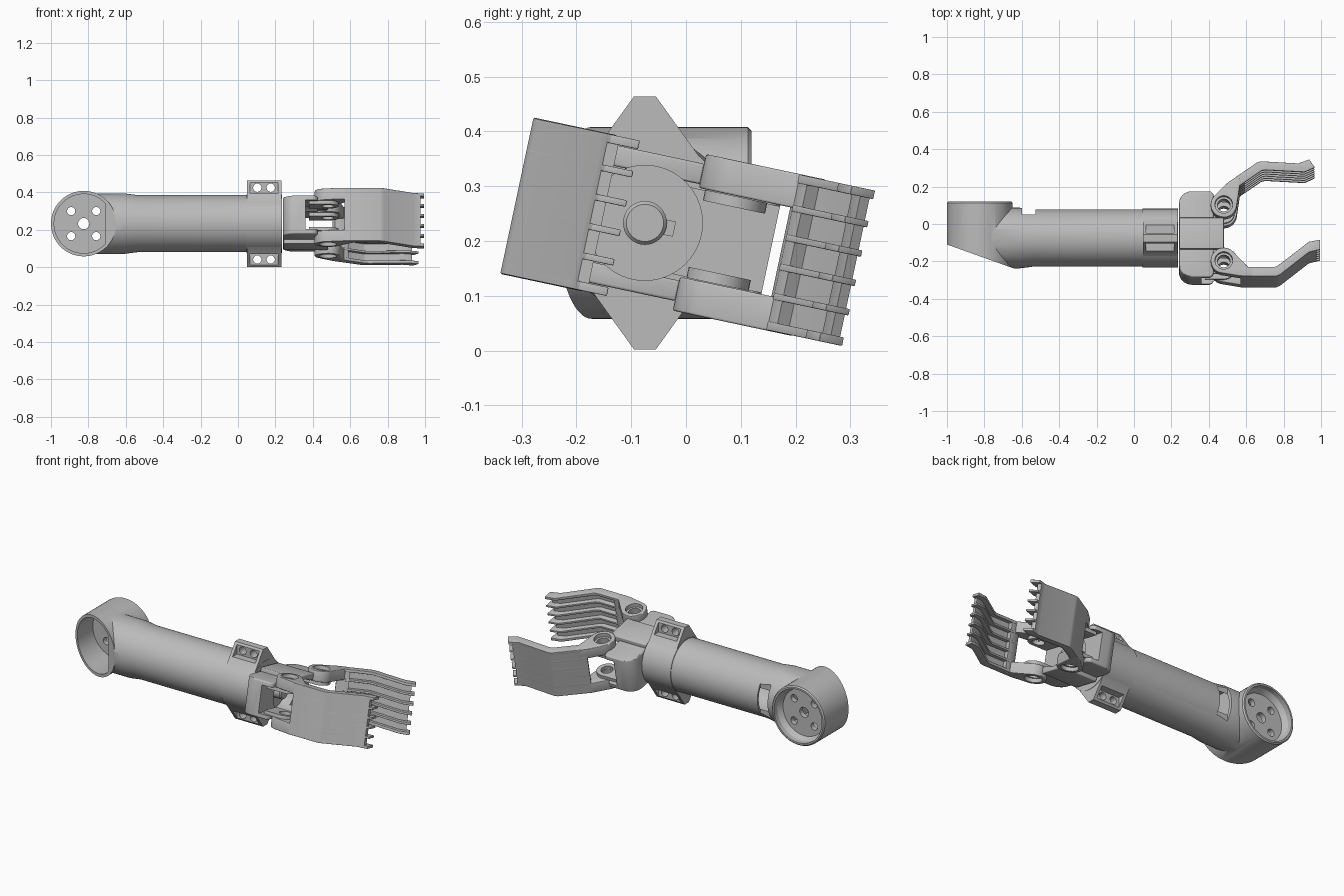
import bpy, bmesh, math
from mathutils import Matrix, Vector

cube = bpy.data.objects.get("Cube")
if cube:
    bpy.data.objects.remove(cube, do_unlink=True)

grey = bpy.data.materials.new("matte_grey")
grey.use_nodes = True
grey.diffuse_color = (0.5, 0.5, 0.5, 1)
grey.node_tree.nodes["Principled BSDF"].inputs["Base Color"].default_value = (0.5, 0.5, 0.5, 1)

# Frames: arm axis, swivelled wrist, and axis permutations
ARM = Matrix.Translation((0, -0.075, 0.233))
WRIST = ARM @ Matrix.Rotation(math.radians(-12), 4, 'X')
ALONG_X = Matrix(((0, 0, 1, 0), (1, 0, 0, 0), (0, 1, 0, 0), (0, 0, 0, 1)))
ALONG_Y = Matrix(((0, 1, 0, 0), (0, 0, 1, 0), (1, 0, 0, 0), (0, 0, 0, 1)))
HUB = Matrix.Translation((-0.825, 0, 0.233)) @ ALONG_Y


def make(name, bm, matrix):
    bm.transform(matrix)
    bmesh.ops.recalc_face_normals(bm, faces=bm.faces)
    mesh = bpy.data.meshes.new(name)
    bm.to_mesh(mesh)
    bm.free()
    mesh.materials.append(grey)
    ob = bpy.data.objects.new(name, mesh)
    bpy.context.collection.objects.link(ob)
    return ob


def loft(name, rings, matrix):
    bm = bmesh.new()
    loops = [[bm.verts.new(p) for p in ring] for ring in rings]
    n = len(loops[0])
    for a, b in zip(loops, loops[1:]):
        for i in range(n):
            j = (i + 1) % n
            bm.faces.new((a[i], a[j], b[j], b[i]))
    bm.faces.new(loops[0])
    bm.faces.new(loops[-1])
    return make(name, bm, matrix)


def lathe(name, profile, matrix, n=64):
    turn = [math.tau * i / n for i in range(n)]
    return loft(name, [[(r * math.cos(a), r * math.sin(a), t) for a in turn]
                       for t, r in profile], matrix)


def prism(name, pts, low, high, matrix=Matrix()):
    return loft(name, [[(x, y, h) for x, y in pts] for h in (low, high)], matrix)


def box(name, x, y, z, matrix=Matrix()):
    return prism(name, [(x[0], y[0]), (x[1], y[0]), (x[1], y[1]), (x[0], y[1])], *z, matrix)


def apply_modifier(ob, mod):
    bpy.context.view_layer.objects.active = ob
    bpy.ops.object.modifier_apply(modifier=mod.name)


def combine(ob, operation, *others):
    for other in others:
        mod = ob.modifiers.new("cut", 'BOOLEAN')
        mod.operation, mod.object, mod.solver = operation, other, 'EXACT'
        apply_modifier(ob, mod)
        bpy.data.objects.remove(other, do_unlink=True)
    return ob


def bevel(ob, width):
    mod = ob.modifiers.new("soft_edges", 'BEVEL')
    mod.width, mod.segments, mod.limit_method = width, 3, 'ANGLE'
    apply_modifier(ob, mod)
    return ob


def arc(cx, cy, r, start, end, n=10):
    return [(cx + r * math.cos(math.radians(start + (end - start) * i / n)),
             cy + r * math.sin(math.radians(start + (end - start) * i / n))) for i in range(n + 1)]


# Elbow housing and arm tube as one shell
arm = lathe("arm_and_elbow", [(-0.3, 0.175), (0.113, 0.175), (0.12, 0.168)], HUB)
combine(arm, 'UNION', lathe("tube", [(-0.8, 0.162), (-0.61, 0.162), (-0.54, 0.153),
                                     (0.235, 0.153)], ARM @ ALONG_X))
slant = prism("slant", [(-1.1, -0.074), (-0.65, -0.235), (-0.6, -0.25), (-0.6, -0.6),
                        (-1.1, -0.6)], -0.2, 0.7)
front_bore = lathe("front_bore", [(-0.4, 0.158), (0.03, 0.158)], HUB)
combine(front_bore, 'DIFFERENCE', box("flat", (-0.71, -0.5), (-0.5, 0.5), (-0.2, 0.7)))
back_recess = lathe("back_recess", [(0.06, 0.14), (0.09, 0.158), (0.2, 0.158)], HUB)
tube_bore = lathe("tube_bore", [(-0.66, 0.14), (0.22, 0.14)], ARM @ ALONG_X)
slot = box("slot", (-0.6, -0.527), (0.05, 0.2), (0, 0.5))
combine(arm, 'DIFFERENCE', slant, front_bore, back_recess, tube_bore, slot)
for dx, dz, r in [(0, 0, 0.03)] + [(i, j, 0.022) for i in (-0.067, 0.067) for j in (-0.067, 0.067)]:
    combine(arm, 'DIFFERENCE', lathe("bolt_hole", [(0, r), (0.1, r)],
                                     Matrix.Translation((dx, 0, dz)) @ HUB, 24))

# Clamp collar with a bolted tab above and below
collar = lathe("clamp_collar", [(0.045, 0.157), (0.235, 0.157)], ARM @ ALONG_X)
for side in (1, -1):
    frame = ARM @ Matrix.Scale(side, 4, (0, 0, 1))
    tab = prism("tab", [(-0.1, 0.12), (0.1, 0.12), (0.02, 0.231), (-0.02, 0.231)],
                0.047, 0.233, frame @ ALONG_X)
    for y in ((-0.15, -0.028), (0.028, 0.15)):
        combine(tab, 'DIFFERENCE', box("pocket", (0.065, 0.215), y, (0.162, 0.3), frame))
    for x in (0.103, 0.175):
        combine(tab, 'DIFFERENCE', lathe("hole", [(-0.2, 0.022), (0.2, 0.022)],
                                         frame @ Matrix.Translation((x, 0, 0.192)) @ ALONG_Y, 24))
    combine(collar, 'UNION', tab)

# Palm block, bridges, central recess and hub
outline = (arc(0.31, 0.165, 0.07, 180, 90) + [(0.41, 0.235), (0.425, 0.22)]
           + [(0.425, -0.22), (0.41, -0.235)] + arc(0.31, -0.165, 0.07, 270, 180))
palm = bevel(prism("palm", outline, -0.105, 0.105, WRIST), 0.008)
for side in (1, -1):
    bridge = box("bridge", (0.243, 0.48), (-0.085, 0.085), (0.09, 0.128),
                 WRIST @ Matrix.Scale(side, 4, (0, 0, 1)))
    combine(palm, 'UNION', bevel(bridge, 0.005))
combine(palm, 'DIFFERENCE',
        lathe("recess", [(0.3, 0.105), (0.6, 0.105)], WRIST @ ALONG_X),
        box("finger_gap", (0.36, 0.6), (-0.3, 0.3), (-0.08, 0.08), WRIST))
lathe("palm_hub", [(0.28, 0.04), (0.355, 0.04), (0.362, 0.034)], WRIST @ ALONG_X, 32)
box("hub_key", (0.29, 0.35), (0.03, 0.055), (-0.014, 0.014), WRIST)

# Fingers: outline runs along the outer side, then back along the inner side
OUTER = [(0.09, 0.086), (0.28, 0.086), (0.3, 0.078), (0.455, -0.045), (0.515, -0.06)]
INNER = [(0.515, -0.113), (0.455, -0.102), (0.29, 0.028), (0.27, 0.036), (0.13, 0.036)]
PLATE_END = [(0.495, -0.055), (0.495, -0.076), (0.45, -0.064), (0.29, 0.06), (0.275, 0.064),
             (0.09, 0.064)]
LUG = arc(0, 0, 0.07, 95, 315, 28) + [(0.13, 0.036), (0.15, 0.05), (0.15, 0.086), (0.09, 0.086)]
TONGUE = arc(0, 0, 0.058, 90, -90, 16) + [(-0.1, -0.058), (-0.1, 0.058)]

for place, side, opening in (("front", -1, 0), ("back", 1, 35)):
    pivot = WRIST @ Matrix.Translation((0.48, side * 0.153, 0))
    mirror = Matrix.Scale(side, 4, (0, 1, 0))
    frame = pivot @ Matrix.Rotation(math.radians(opening), 4, 'Z') @ mirror
    prism(place + "_finger_plate", OUTER[:-1] + PLATE_END, -0.143, 0.143, frame)
    prism(place + "_finger_root", [(0.09, 0.085), (0.16, 0.085), (0.16, 0.037), (0.13, 0.037),
                                   (0.09, 0.06)], -0.142, 0.142, frame)
    for i in range(6):
        w = -0.137 + i * 0.0548
        half = 0.008 if i in (0, 5) else 0.006
        rib = prism(place + "_finger_rib", OUTER + INNER, w - half, w + half, frame)
        bevel(rib, 0.002)
    for end in (1, -1):
        flip = Matrix.Scale(end, 4, (0, 0, 1))
        lug = bevel(prism(place + "_finger_lug", LUG, 0.083, 0.146, frame @ flip), 0.004)
        combine(lug, 'DIFFERENCE',
                lathe("bore", [(0, 0.034), (0.2, 0.034)], frame @ flip, 32),
                lathe("counterbore", [(0.125, 0.046), (0.2, 0.052)], frame @ flip, 32))
        tongue = prism("palm_tongue", TONGUE, 0.062, 0.082, pivot @ mirror @ flip)
        combine(tongue, 'DIFFERENCE',
                lathe("bore", [(0, 0.034), (0.2, 0.034)], pivot @ flip, 32))

# Smooth shading with sharp edges kept
for ob in bpy.context.scene.objects:
    if ob.type == 'MESH':
        bpy.ops.object.select_all(action='DESELECT')
        ob.select_set(True)
        bpy.context.view_layer.objects.active = ob
        bpy.ops.object.shade_smooth_by_angle(angle=math.radians(30))
